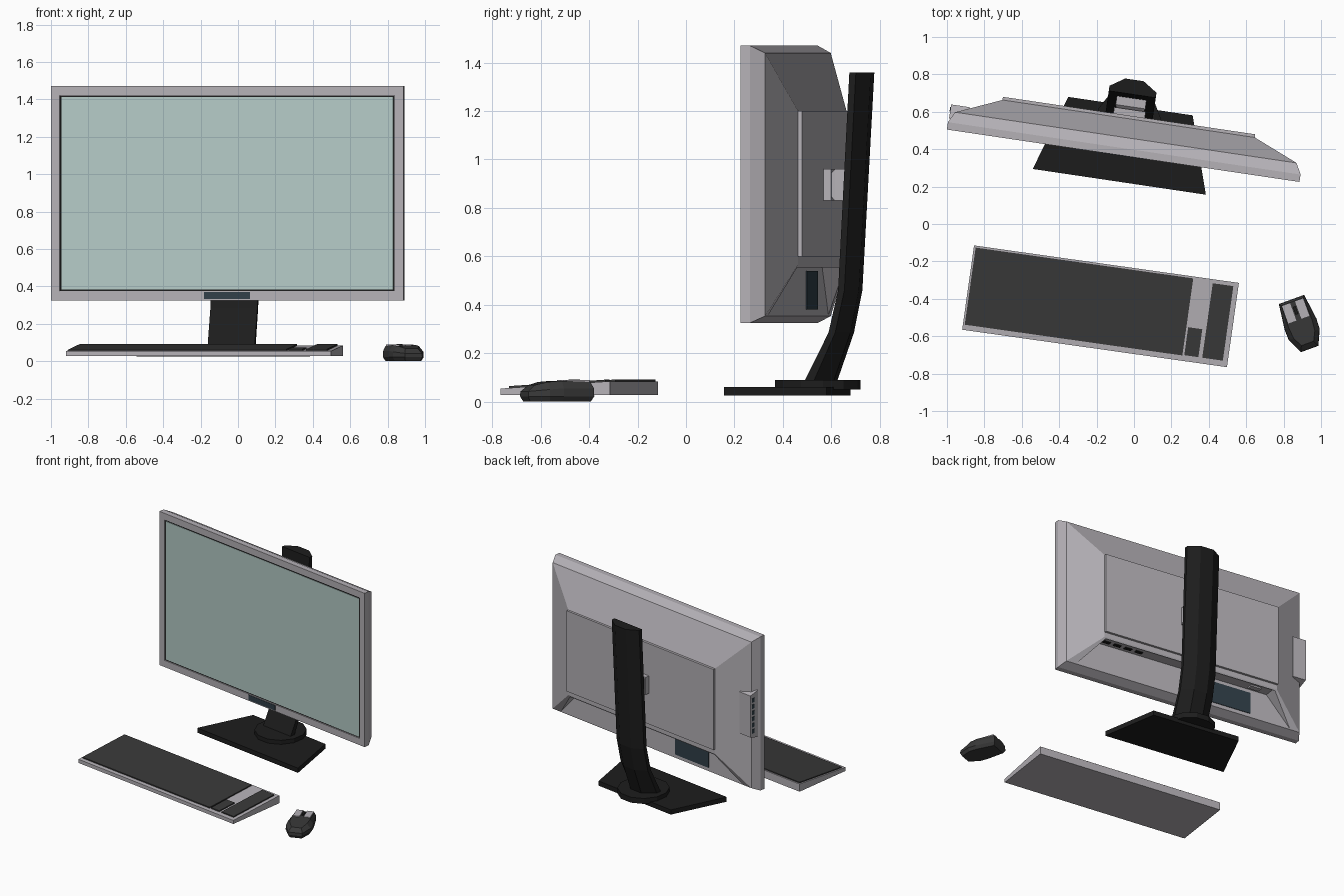
import bpy, bmesh, math
from mathutils import Matrix

if "Cube" in bpy.data.objects:
    bpy.data.objects.remove(bpy.data.objects["Cube"])


def material(name, r, g, b):
    m = bpy.data.materials.new(name)
    m.diffuse_color = (r, g, b, 1)
    m.use_nodes = True
    m.node_tree.nodes["Principled BSDF"].inputs["Base Color"].default_value = m.diffuse_color
    return m


SHELL = material("light_shell", 0.46, 0.44, 0.47)
BLACK = material("black_plastic", 0.012, 0.012, 0.012)
KEYS = material("charcoal_keys", 0.04, 0.04, 0.04)
GLASS = material("screen_green", 0.46, 0.60, 0.57)
DARK = material("dark_blue", 0.03, 0.05, 0.065)


def frame(x, y, degrees):
    return Matrix.Translation((x, y, 0)) @ Matrix.Rotation(math.radians(degrees), 4, 'Z')


DISPLAY = frame(-0.058, 0.365, -8.45)
BOARD = frame(-0.179, -0.44, -8.05)
POINTER = frame(0.89, -0.535, 20)


def loft(name, rings, mat, place):
    """Skin a list of equal-length rings and cap both ends."""
    bm = bmesh.new()
    vs = [[bm.verts.new(p) for p in ring] for ring in rings]
    n = len(vs[0])
    for a, b in zip(vs, vs[1:]):
        for i in range(n):
            j = (i + 1) % n
            bm.faces.new((a[i], a[j], b[j], b[i]))
    bm.faces.new(vs[0])
    bm.faces.new(vs[-1])
    bmesh.ops.recalc_face_normals(bm, faces=bm.faces)
    me = bpy.data.meshes.new(name)
    bm.to_mesh(me)
    bm.free()
    me.materials.append(mat)
    ob = bpy.data.objects.new(name, me)
    bpy.context.collection.objects.link(ob)
    ob.matrix_world = place
    return ob


def upright(hw, z0, z1, y):
    return [(-hw, y, z0), (hw, y, z0), (hw, y, z1), (-hw, y, z1)]


def box(name, x0, x1, y0, y1, z0, z1, mat, place):
    ring = [(x0, y0), (x1, y0), (x1, y1), (x0, y1)]
    return loft(name, [[(x, y, z) for x, y in ring] for z in (z0, z1)], mat, place)


# Monitor housing, from recessed screen opening round to the sloped back
shell = loft("monitor_housing", [
    upright(0.905, 0.375, 1.42, 0.012), upright(0.905, 0.375, 1.42, 0),
    upright(0.953, 0.325, 1.47, 0), upright(0.953, 0.325, 1.47, 0.04),
    upright(0.923, 0.353, 1.44, 0.098), upright(0.682, 0.565, 1.2, 0.2)], SHELL, DISPLAY)

# Recess in the lower back that shelters the downward sockets
cut_ring = [(-0.86, 0.34), (0.86, 0.34), (0.66, 0.566), (-0.66, 0.566)]
cutter = loft("recess_cutter", [[(x, y, z) for x, z in cut_ring] for y in (0.1, 0.195)], SHELL, DISPLAY)
cutter.hide_render = True
mod = shell.modifiers.new("recess", 'BOOLEAN')
mod.operation = 'DIFFERENCE'
mod.solver = 'EXACT'
mod.object = cutter
bpy.context.view_layer.update()
bpy.context.view_layer.objects.active = shell
bpy.ops.object.modifier_apply(modifier=mod.name)
bpy.data.objects.remove(cutter)

# Screen, its dark surround, the control strip and the back panels
box("screen_surround", -0.904, 0.904, 0.007, 0.0125, 0.376, 1.419, BLACK, DISPLAY)
box("screen", -0.897, 0.897, 0.004, 0.008, 0.383, 1.412, GLASS, DISPLAY)
box("control_strip", -0.124, 0.124, -0.002, 0.004, 0.332, 0.37, DARK, DISPLAY)
box("back_plate", -0.682, 0.682, 0.19, 0.217, 0.6, 1.2, SHELL, DISPLAY)
box("back_label", -0.53, -0.22, 0.097, 0.104, 0.38, 0.54, DARK, DISPLAY)

# Sockets under the back ledge
for i in range(4):
    x = 0.35 + i * 0.085
    box("ledge_slot", x, x + 0.055, 0.13, 0.155, 0.56, 0.568, BLACK, DISPLAY)
box("ledge_socket", -0.58, -0.5, 0.125, 0.165, 0.555, 0.568, SHELL, DISPLAY)

# Side socket box with its column of ports
side = lambda y, z0, z1, x1: [(-0.95, y, z0), (x1, y, z0), (x1, y, z1), (-0.95, y, z1)]
loft("side_socket_box", [side(0.06, 0.73, 1.08, -0.83), side(0.136, 0.75, 1.06, -0.85)], SHELL, DISPLAY)
for i in range(6):
    z = 0.775 + i * 0.046
    box("side_port", -0.953, -0.945, 0.098, 0.122, z, z + 0.03, DARK, DISPLAY)

# Bracket between the monitor and the stand
box("bracket_plate", -0.085, 0.085, 0.21, 0.25, 0.83, 0.96, SHELL, DISPLAY)
loft("bracket_arm", [upright(0.075, 0.85, 0.94, 0.245), upright(0.08, 0.83, 0.96, 0.265),
                     upright(0.08, 0.83, 0.96, 0.33)], SHELL, DISPLAY)

# Stand column: chamfered section swept along a bent profile (z, front, back)
rings = []
for z, f, b in [(0.085, 0.145, 0.255), (0.285, 0.245, 0.325), (0.46, 0.285, 0.36), (1.36, 0.332, 0.41)]:
    m = f + (b - f) * 0.35
    rings.append([(x, y, z) for x, y in [(-0.127, f), (0.127, f), (0.127, m),
                                         (0.05, b), (-0.05, b), (-0.127, m)]])
loft("stand_column", rings, BLACK, DISPLAY)

# Stand foot and turntable
foot = [(-0.468, -0.141), (0.468, -0.141), (0.336, 0.268), (-0.336, 0.268)]
loft("stand_foot", [[(x, y, z) for x, y in foot] for z in (0.025, 0.06)], BLACK, DISPLAY)
disc = [(0.175 * math.cos((i + 0.5) * math.pi / 6), 0.182 + 0.178 * math.sin((i + 0.5) * math.pi / 6))
        for i in range(12)]
loft("stand_turntable", [[(x, y, z) for x, y in disc] for z in (0.05, 0.09)], BLACK, DISPLAY)


# Keyboard: wedge body with raised key blocks following its slope
def wedge(name, x0, x1, y0, y1, lift, mat, bottom=None):
    top = lambda y: 0.069 + 0.066 * y + lift
    low = lambda y: top(y) - 0.012 if bottom is None else bottom
    sec = [(y0, low(y0)), (y1, low(y1)), (y1, top(y1)), (y0, top(y0))]
    loft(name, [[(x, y, z) for y, z in sec] for x in (x0, x1)], mat, BOARD)


wedge("keyboard_body", -0.715, 0.715, -0.2275, 0.2275, 0, SHELL, 0.027)
wedge("main_keys", -0.705, 0.47, -0.199, 0.217, 0.008, KEYS)
wedge("arrow_keys", 0.48, 0.556, -0.196, -0.045, 0.008, KEYS)
wedge("number_keys", 0.577, 0.688, -0.196, 0.206, 0.008, KEYS)


# Mouse: lofted low-poly shell (half outlines mirrored), two buttons and a wheel
def outline(half, s, zs):
    right = [(x * s, y * (0.5 + s / 2), z) for (x, y), z in zip(half, zs)]
    return right + [(-x, y, z) for x, y, z in reversed(right)]


wide = [(0.072, 0.14), (0.09, 0.0), (0.088, -0.06), (0.05, -0.142)]
crown = [(0.062, 0.127), (0.066, 0.0), (0.06, -0.06), (0.035, -0.11)]
loft("mouse_body", [outline(wide, 0.84, [0] * 4), outline(wide, 1, [0.022] * 4),
                    outline(wide, 0.98, [0.055, 0.055, 0.05, 0.042]),
                    outline(crown, 1, [0.081, 0.086, 0.081, 0.068])], KEYS, POINTER)
for s in (-1, 1):
    a, b = sorted((s * 0.014, s * 0.06))
    box("mouse_button", a, b, 0.025, 0.124, 0.075, 0.089, SHELL, POINTER)
box("mouse_wheel", -0.008, 0.008, 0.055, 0.1, 0.07, 0.092, BLACK, POINTER)
